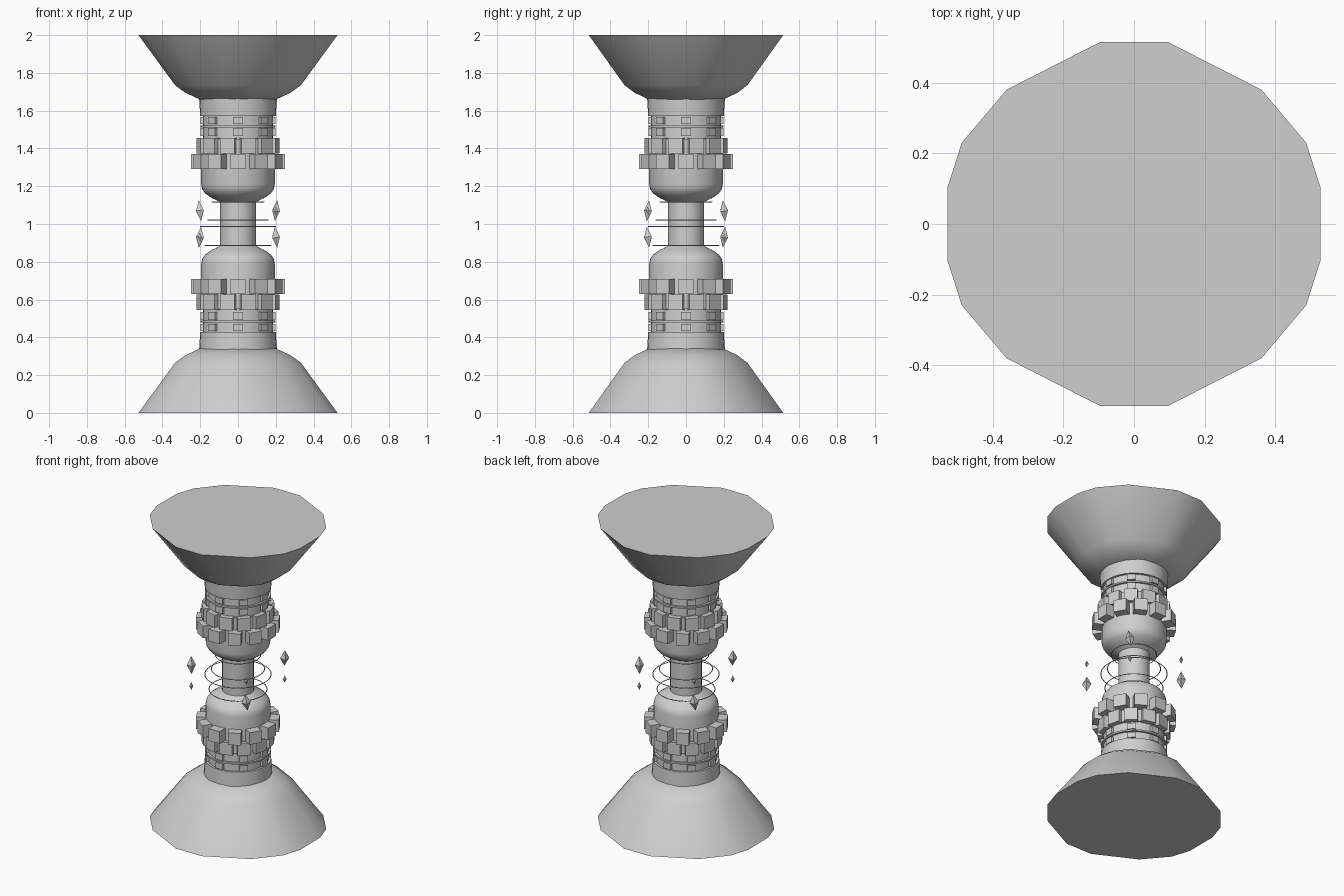
import bpy, bmesh, math
from mathutils import Matrix, Vector

if "Cube" in bpy.data.objects:
    bpy.data.objects.remove(bpy.data.objects["Cube"], do_unlink=True)

GREY = 0.62
stone = bpy.data.materials.new("grey_stone")
stone.use_nodes = True
stone.diffuse_color = (GREY, GREY, GREY, 1)
stone.node_tree.nodes["Principled BSDF"].inputs["Base Color"].default_value = (GREY, GREY, GREY, 1)

RAISE = Matrix.Translation((0, 0, 1))
FLIP = RAISE @ Matrix.Rotation(math.pi, 4, 'X')


def finish(name, bm, matrix, smooth):
    """Turn a mesh into a placed, shaded object."""
    mesh = bpy.data.meshes.new(name)
    bm.to_mesh(mesh)
    mesh.transform(matrix)
    mesh.materials.append(stone)
    obj = bpy.data.objects.new(name, mesh)
    bpy.context.collection.objects.link(obj)
    if smooth:
        bpy.ops.object.select_all(action='DESELECT')
        obj.select_set(True)
        bpy.context.view_layer.objects.active = obj
        bpy.ops.object.shade_smooth_by_angle(angle=math.radians(35))


def both_halves(name, bm, smooth=True):
    """Place a part above the middle and, turned over, below it."""
    bmesh.ops.recalc_face_normals(bm, faces=bm.faces)
    finish("upper_" + name, bm, RAISE, smooth)
    finish("lower_" + name, bm, FLIP, smooth)
    bm.free()


def loft(profile, outline):
    """Stack scaled copies of an outline; profile holds (scale, height)."""
    bm = bmesh.new()
    rings = [[bm.verts.new((x * s, y * s, h)) for x, y in outline] for s, h in profile]
    n = len(outline)
    for a, b in zip(rings, rings[1:]):
        for i in range(n):
            j = (i + 1) % n
            bm.faces.new((a[i], a[j], b[j], b[i]))
    bm.faces.new(rings[0][::-1])
    bm.faces.new(rings[-1])
    return bm


def circle(n):
    return [(math.cos(math.tau * i / n), math.sin(math.tau * i / n)) for i in range(n)]


def block_ring(bm, count, radius, depth, width, low, high, offset=0.0):
    """Blocks around the axis whose outer faces lie at the radius."""
    for i in range(count):
        turn = Matrix.Rotation(math.tau * (i + offset) / count, 4, 'Z')
        shift = Matrix.Translation((radius - depth / 2, 0, (low + high) / 2))
        size = Matrix.Diagonal((depth, width, high - low, 1))
        bmesh.ops.create_cube(bm, size=1, matrix=turn @ shift @ size)


# Flared ends with an uneven sixteen-sided outline
quarter = [(0.527, 0.105), (0.487, 0.23), (0.36, 0.38), (0.095, 0.515)]
half = quarter + [(-x, y) for x, y in reversed(quarter)]
outline = half + [(-x, -y) for x, y in half]
both_halves("flare", loft([(0.385, 0.66), (0.53, 0.695), (0.632, 0.735), (1, 1)], outline))

# Round collar, core, bands and bulb
round_parts = {
    "collar": [(0.2, 0.572), (0.206, 0.668)],
    "core": [(0.185, 0.3), (0.185, 0.58)],
    "band": [(0.199, 0.512), (0.199, 0.522)],
    "bulb": [(0.095, 0.115), (0.105, 0.122), (0.14, 0.138), (0.175, 0.163),
             (0.19, 0.185), (0.195, 0.21), (0.195, 0.45)],
    "stem": [(0.095, 0), (0.095, 0.13)],
}
for name, profile in round_parts.items():
    both_halves(name, loft(profile, circle(32)))

# Toothed rings and small studs
for name, args in {
    "large_teeth": (12, 0.25, 0.07, 0.08, 0.29, 0.37, 0),
    "staggered_teeth": (12, 0.217, 0.05, 0.08, 0.372, 0.455, 0.5),
    "inner_studs": (8, 0.198, 0.03, 0.052, 0.467, 0.508, 0),
    "outer_studs": (8, 0.198, 0.03, 0.052, 0.53, 0.567, 0),
}.items():
    bm = bmesh.new()
    block_ring(bm, *args)
    both_halves(name, bm, smooth=False)

# Floating crystals, large and small ones alternating around the stem
bm = bmesh.new()
for i in range(4):
    height, width = ((0.056, 0.028), (0.025, 0.012))[i % 2]
    place = (Matrix.Rotation(math.radians(45 + 90 * i), 4, 'Z')
             @ Matrix.Translation((0.285, 0, 0.07)) @ Matrix.Rotation(0.15, 4, 'X'))
    tips = [bm.verts.new(place @ Vector((0, 0, s * height))) for s in (-1, 1)]
    belt = [bm.verts.new(place @ Vector((x * width, y * width, 0))) for x, y in circle(4)]
    for j in range(4):
        a, b = belt[j], belt[(j + 1) % 4]
        bm.faces.new((a, b, tips[1]))
        bm.faces.new((b, a, tips[0]))
both_halves("crystals", bm, smooth=False)

# Thin rings hovering around the stem
for i, (radius, z) in enumerate([(0.137, 1.117), (0.16, 1.022), (0.2, 0.986), (0.175, 0.887)]):
    bpy.ops.mesh.primitive_torus_add(major_radius=radius, minor_radius=0.003,
                                     major_segments=32, minor_segments=4, location=(0, 0, z))
    ring = bpy.context.object
    ring.name = f"halo_ring_{i + 1}"
    ring.data.materials.append(stone)
